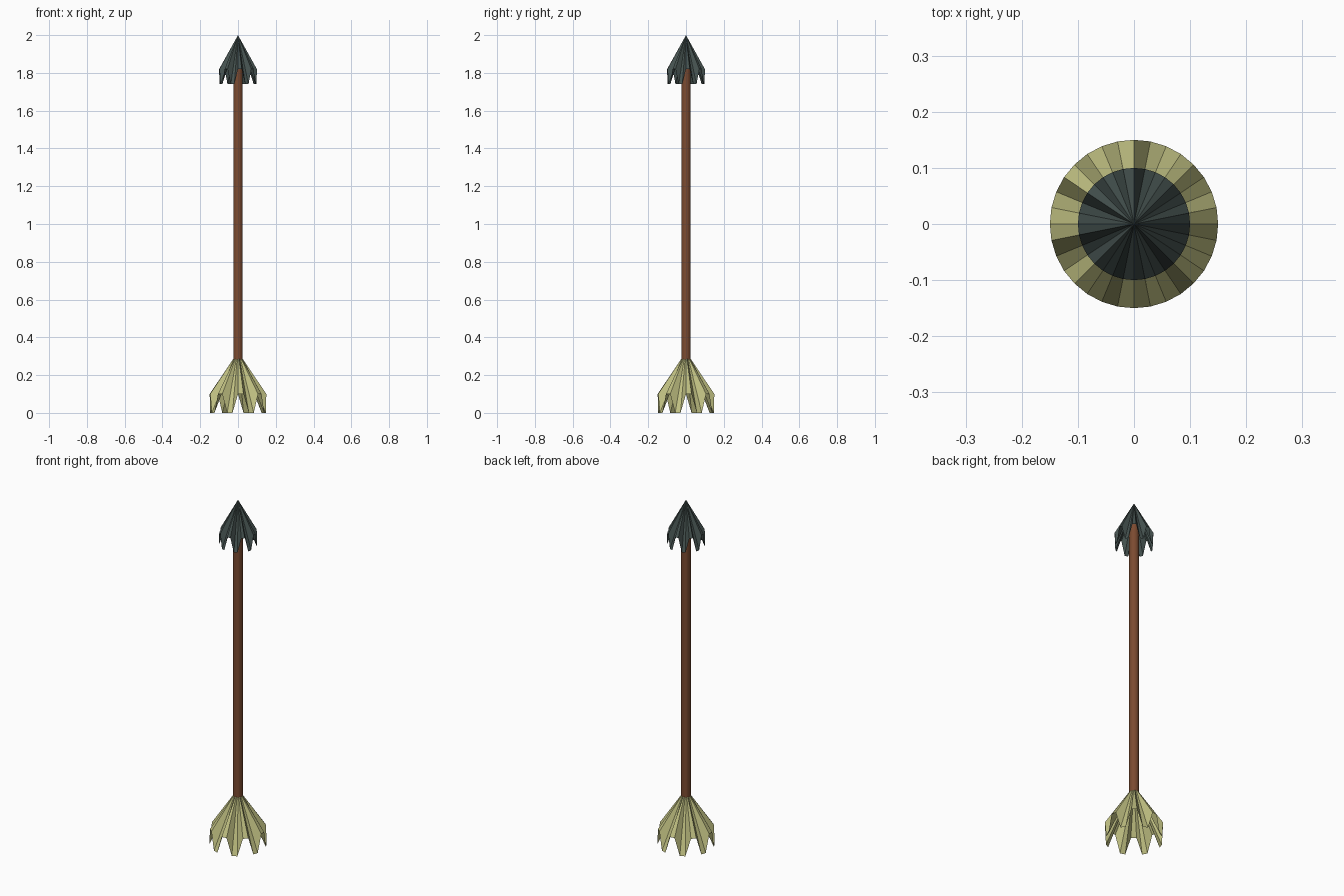
import bpy, bmesh
from math import sin, cos, tau

if "Cube" in bpy.data.objects:
    bpy.data.objects.remove(bpy.data.objects["Cube"])

N = 32  # sides of every round part


def material(name, rgb):
    m = bpy.data.materials.new(name)
    m.diffuse_color = (*rgb, 1)
    m.use_nodes = True
    m.node_tree.nodes["Principled BSDF"].inputs["Base Color"].default_value = m.diffuse_color
    return m


def add_object(name, bm, mat):
    me = bpy.data.meshes.new(name)
    bm.to_mesh(me)
    bm.free()
    me.materials.append(mat)
    ob = bpy.data.objects.new(name, me)
    bpy.context.collection.objects.link(ob)


def ragged_cone(name, r_rim, z_notch, z_tooth, r_top, z_top, mat):
    """Open cone whose rim steps down every second pair of vertices (8 teeth)."""
    bm = bmesh.new()
    ang = [tau * i / N for i in range(N)]
    rim = [bm.verts.new((r_rim * cos(a), r_rim * sin(a),
                         z_notch if i % 4 < 2 else z_tooth))
           for i, a in enumerate(ang)]
    if r_top:
        top = [bm.verts.new((r_top * cos(a), r_top * sin(a), z_top)) for a in ang]
    else:
        top = [bm.verts.new((0, 0, z_top))] * N
    for i in range(N):
        j = (i + 1) % N
        face = [rim[i], rim[j], top[j]]
        if r_top:
            face.append(top[i])
        bm.faces.new(face)
    add_object(name, bm, mat)


# Shaft
bm = bmesh.new()
bmesh.ops.create_cone(bm, cap_ends=True, segments=N, radius1=0.025,
                      radius2=0.025, depth=1.6)
bmesh.ops.translate(bm, verts=bm.verts, vec=(0, 0, 1.08))
add_object("shaft", bm, material("wood", (0.2, 0.07, 0.03)))

# Barbed tip at the top
ragged_cone("tip", 0.1, 1.82, 1.74, 0, 2.0, material("stone", (0.06, 0.085, 0.08)))

# Flared, notched tail at the base
ragged_cone("tail", 0.15, 0.1, 0.0, 0.022, 0.29, material("straw", (0.52, 0.52, 0.22)))
